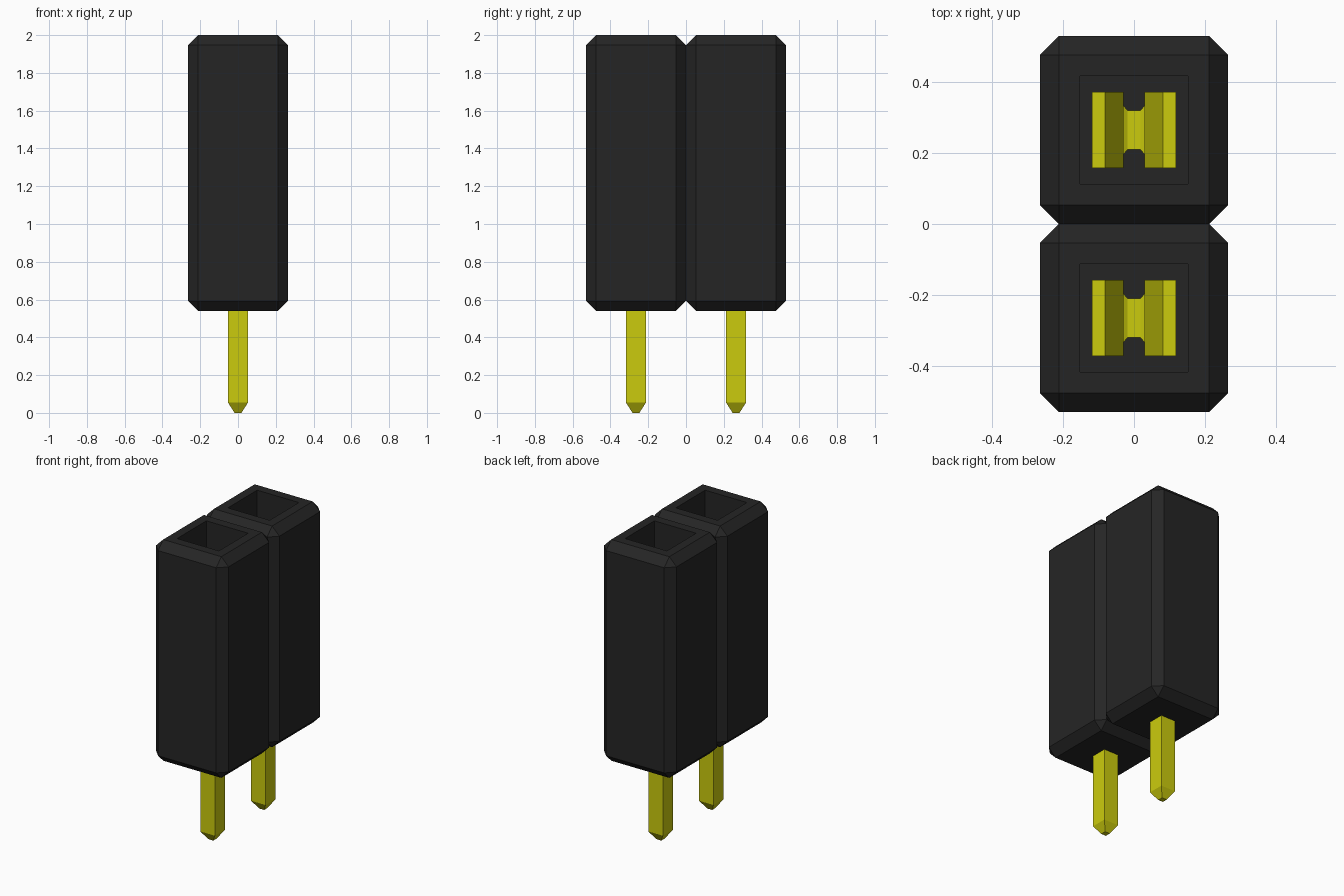
import bpy, bmesh
from mathutils import Vector

cube = bpy.data.objects.get("Cube")
if cube:
    bpy.data.objects.remove(cube, do_unlink=True)


def make_material(name, rgb, roughness):
    mat = bpy.data.materials.new(name)
    mat.use_nodes = True
    mat.diffuse_color = (*rgb, 1)
    bsdf = mat.node_tree.nodes["Principled BSDF"]
    bsdf.inputs["Base Color"].default_value = (*rgb, 1)
    bsdf.inputs["Roughness"].default_value = roughness
    return mat


black = make_material("black_plastic", (0.0185, 0.0185, 0.0185), 0.6)
yellow = make_material("yellow_metal", (0.60, 0.60, 0.004), 0.5)


def add_object(name, bm, mat):
    bmesh.ops.recalc_face_normals(bm, faces=bm.faces[:])
    mesh = bpy.data.meshes.new(name)
    bm.to_mesh(mesh)
    bm.free()
    mesh.materials.append(mat)
    obj = bpy.data.objects.new(name, mesh)
    bpy.context.collection.objects.link(obj)
    return obj


PITCH = 0.53            # width of one cell
BOTTOM, TOP = 0.54, 2.0
CHAMFER = 0.053
HOLE = 0.128            # half width of the socket opening
FLOOR = 0.64            # bottom of the socket
CY = PITCH / 2


def box(bm, half_x, half_y, z0, z1, y=0.0):
    made = bmesh.ops.create_cube(bm, size=1)["verts"]
    for v in made:
        v.co = Vector((v.co.x * 2 * half_x, v.co.y * 2 * half_y + y,
                       (v.co.z + 0.5) * (z1 - z0) + z0))
    return made


# Housing: one chamfered cell with a socket, mirrored into two joined cells
bm = bmesh.new()
box(bm, PITCH / 2, PITCH / 2, BOTTOM, TOP, CY)
bmesh.ops.bevel(bm, geom=bm.edges[:], offset=CHAMFER, segments=1,
                profile=0.5, affect='EDGES')
bm.faces.ensure_lookup_table()
top = max(bm.faces, key=lambda f: f.calc_center_median().z)
bmesh.ops.inset_region(bm, faces=[top], thickness=PITCH / 2 - CHAMFER - HOLE)
floor = bmesh.ops.extrude_face_region(bm, geom=[top])["geom"]
if top.is_valid:
    bmesh.ops.delete(bm, geom=[top], context='FACES_ONLY')
for v in floor:
    if isinstance(v, bmesh.types.BMVert):
        v.co.z = FLOOR
# open the side where the cells join
joint = [f for f in bm.faces if abs(f.calc_center_median().y) < 1e-4]
bmesh.ops.delete(bm, geom=joint, context='FACES_ONLY')
housing = add_object("housing", bm, black)
mirror = housing.modifiers.new("second_cell", 'MIRROR')
mirror.use_axis = (False, True, False)
mirror.use_clip = True
mirror.merge_threshold = 0.001


# Square pin with a tapered tip
def make_pin(name, y):
    bm = bmesh.new()
    rings = []
    for half, z in ((0.018, 0.0), (0.053, 0.055), (0.053, FLOOR + 0.01)):
        rings.append([bm.verts.new((sx * half, y + sy * half, z))
                      for sx, sy in ((-1, -1), (1, -1), (1, 1), (-1, 1))])
    for a, b in zip(rings, rings[1:]):
        for i in range(4):
            j = (i + 1) % 4
            bm.faces.new((a[i], a[j], b[j], b[i]))
    bm.faces.new(rings[0])
    bm.faces.new(rings[-1])
    add_object(name, bm, yellow)


# Contact strip sections: outer (x, z), inner (x, z), half width in y
SECTIONS = [
    ((0.000, 0.645), (0.000, 0.680), 0.055),
    ((0.018, 0.645), (0.018, 0.680), 0.055),
    ((0.050, 0.645), (0.035, 0.690), 0.075),
    ((0.118, 0.700), (0.082, 0.730), 0.107),
    ((0.118, 1.000), (0.082, 1.000), 0.107),
    ((0.066, 1.400), (0.030, 1.400), 0.107),
    ((0.118, 1.600), (0.082, 1.600), 0.107),
]


# U-shaped spring contact: two leaves pinching inward, joined at the base
def make_contact(name, y):
    bm = bmesh.new()
    left = [((-o[0], o[1]), (-i[0], i[1]), w) for o, i, w in SECTIONS[:0:-1]]
    rings = []
    for outer, inner, w in left + SECTIONS:
        rings.append([bm.verts.new((p[0], y + s * w, p[1]))
                      for p, s in ((outer, -1), (outer, 1), (inner, 1), (inner, -1))])
    for a, b in zip(rings, rings[1:]):
        for i in range(4):
            j = (i + 1) % 4
            bm.faces.new((a[i], a[j], b[j], b[i]))
    bm.faces.new(rings[0])
    bm.faces.new(rings[-1])
    add_object(name, bm, yellow)


for label, y in (("front", -CY), ("back", CY)):
    make_pin(label + "_pin", y)
    make_contact(label + "_contact", y)
